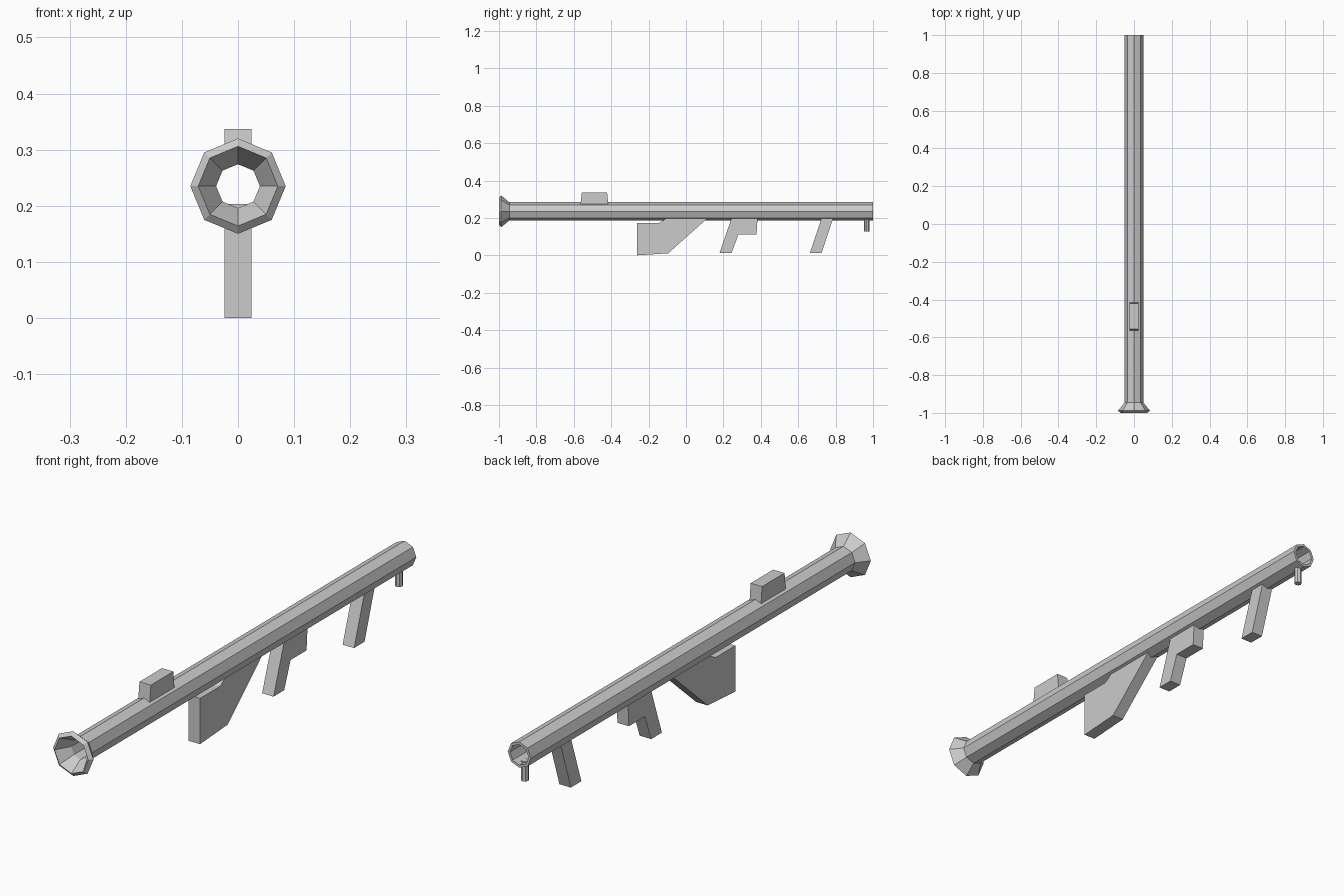
import bpy, bmesh, math

if "Cube" in bpy.data.objects:
    bpy.data.objects.remove(bpy.data.objects["Cube"])

AXIS_Z = 0.235   # height of the tube centreline
HALF_W = 0.024   # half width of all slab parts


def finish(name, bm):
    bmesh.ops.recalc_face_normals(bm, faces=bm.faces)
    mesh = bpy.data.meshes.new(name)
    bm.to_mesh(mesh)
    bm.free()
    obj = bpy.data.objects.new(name, mesh)
    bpy.context.collection.objects.link(obj)
    return obj


def lathe_y(name, profile, sides=8):
    """Revolve a closed (radius, y) profile around the tube axis."""
    bm = bmesh.new()
    rings = []
    for r, y in profile:
        ring = []
        for i in range(sides):
            a = 2 * math.pi * i / sides
            ring.append(bm.verts.new((r * math.sin(a), y, AXIS_Z + r * math.cos(a))))
        rings.append(ring)
    for k, a in enumerate(rings):
        b = rings[(k + 1) % len(rings)]
        for i in range(sides):
            j = (i + 1) % sides
            bm.faces.new((a[i], a[j], b[j], b[i]))
    return finish(name, bm)


def slab(name, outline):
    """Extrude a (y, z) side outline across the width."""
    bm = bmesh.new()
    face = bm.faces.new([bm.verts.new((-HALF_W, y, z)) for y, z in outline])
    ext = bmesh.ops.extrude_face_region(bm, geom=[face])
    verts = [v for v in ext["geom"] if isinstance(v, bmesh.types.BMVert)]
    bmesh.ops.translate(bm, verts=verts, vec=(2 * HALF_W, 0, 0))
    return finish(name, bm)


# Hollow octagonal tube with flared rear bell
lathe_y("launch_tube", [
    (0.049, 1.0), (0.049, -0.945), (0.085, -0.988),
    (0.071, -1.0), (0.039, -0.945), (0.039, 1.0)])

# Sight block on top
slab("sight_block", [(-0.564, 0.274), (-0.416, 0.274), (-0.422, 0.337), (-0.557, 0.337)])

# Shoulder stock
slab("shoulder_stock", [(-0.262, 0.0), (-0.095, 0.011), (0.12, 0.203),
                        (-0.098, 0.203), (-0.142, 0.174), (-0.262, 0.174)])

# Trigger grip with housing
slab("trigger_grip", [(0.179, 0.012), (0.243, 0.012), (0.281, 0.112),
                      (0.377, 0.112), (0.383, 0.203), (0.245, 0.203)])

# Slanted front grip
slab("front_grip", [(0.662, 0.012), (0.725, 0.012), (0.788, 0.203), (0.726, 0.203)])

# Small round peg under the muzzle
bm = bmesh.new()
bmesh.ops.create_cone(bm, cap_ends=True, segments=8, radius1=0.014, radius2=0.014, depth=0.075)
bmesh.ops.translate(bm, verts=bm.verts, vec=(0, 0.966, 0.1645))
finish("muzzle_peg", bm)
